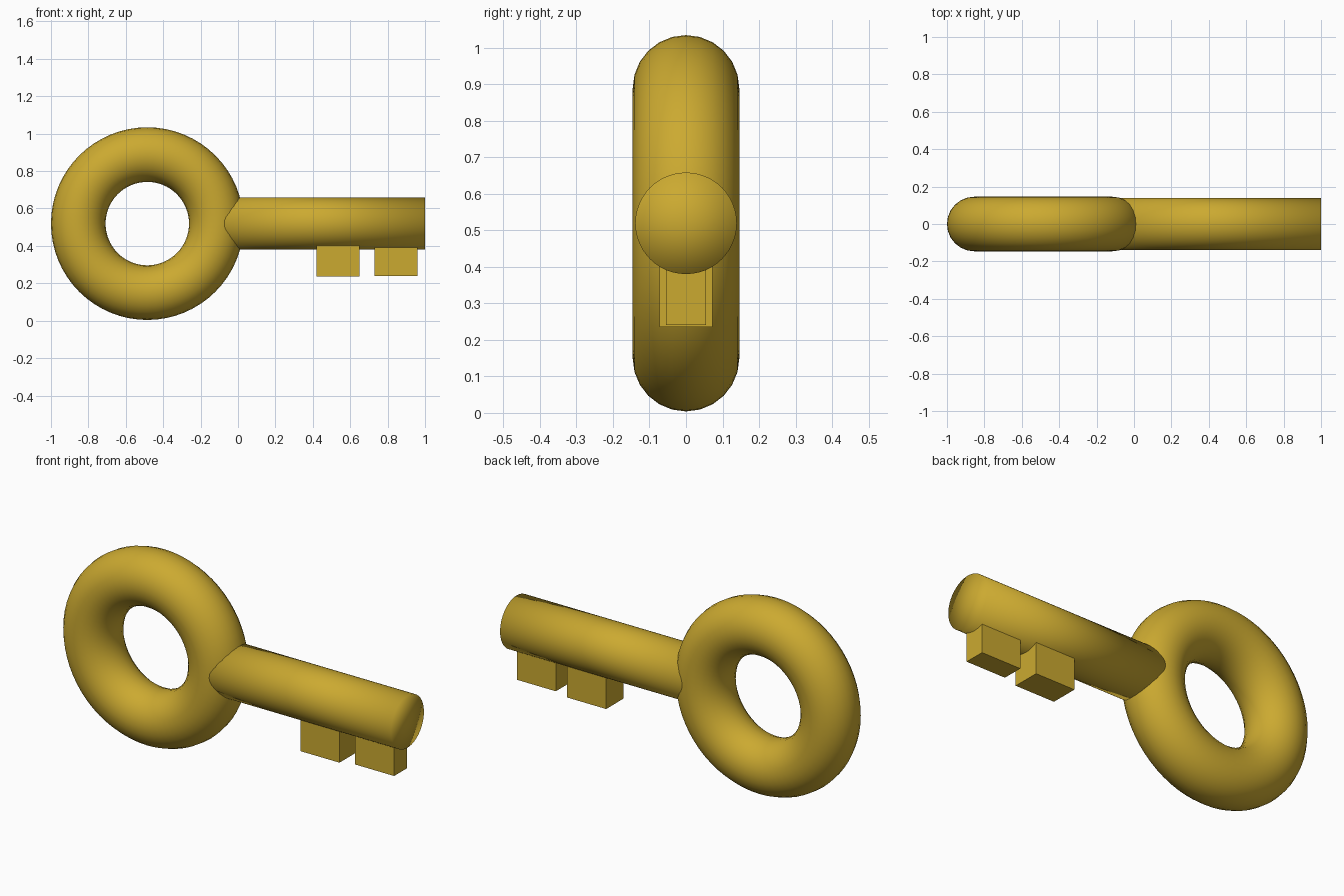
import bpy, math

if "Cube" in bpy.data.objects:
    bpy.data.objects.remove(bpy.data.objects["Cube"])

gold = bpy.data.materials.new("gold")
gold.diffuse_color = (0.60, 0.40, 0.03, 1)
gold.use_nodes = True
gold.node_tree.nodes["Principled BSDF"].inputs["Base Color"].default_value = gold.diffuse_color
MID_Z = 0.519


def finish(name, smooth=False):
    ob = bpy.context.object
    ob.name = name
    ob.data.materials.append(gold)
    if smooth:
        bpy.ops.object.shade_smooth()
    return ob


def box(name, lo, hi):
    size = [b - a for a, b in zip(lo, hi)]
    mid = [(a + b) / 2 for a, b in zip(lo, hi)]
    bpy.ops.mesh.primitive_cube_add(size=1, location=mid)
    bpy.context.object.scale = size
    bpy.ops.object.transform_apply(location=False, rotation=False, scale=True)
    finish(name)


# ring handle
bpy.ops.mesh.primitive_torus_add(
    major_radius=0.369, minor_radius=0.146, major_segments=64, minor_segments=24,
    location=(-0.485, 0, MID_Z), rotation=(math.pi / 2, 0, 0))
finish("ring_handle", smooth=True)

# round shaft, running from inside the ring to the tip, softly shaded end
x0, x1 = -0.1, 1.0
bpy.ops.mesh.primitive_cylinder_add(
    vertices=48, radius=0.139, depth=x1 - x0, end_fill_type='TRIFAN',
    location=((x0 + x1) / 2, 0, MID_Z), rotation=(0, math.pi / 2, 0))
finish("shaft", smooth=True)

# two teeth sunk into the underside of the shaft
box("inner_tooth", (0.42, -0.073, 0.235), (0.65, 0.073, 0.46))
box("outer_tooth", (0.73, -0.055, 0.24), (0.96, 0.055, 0.46))
